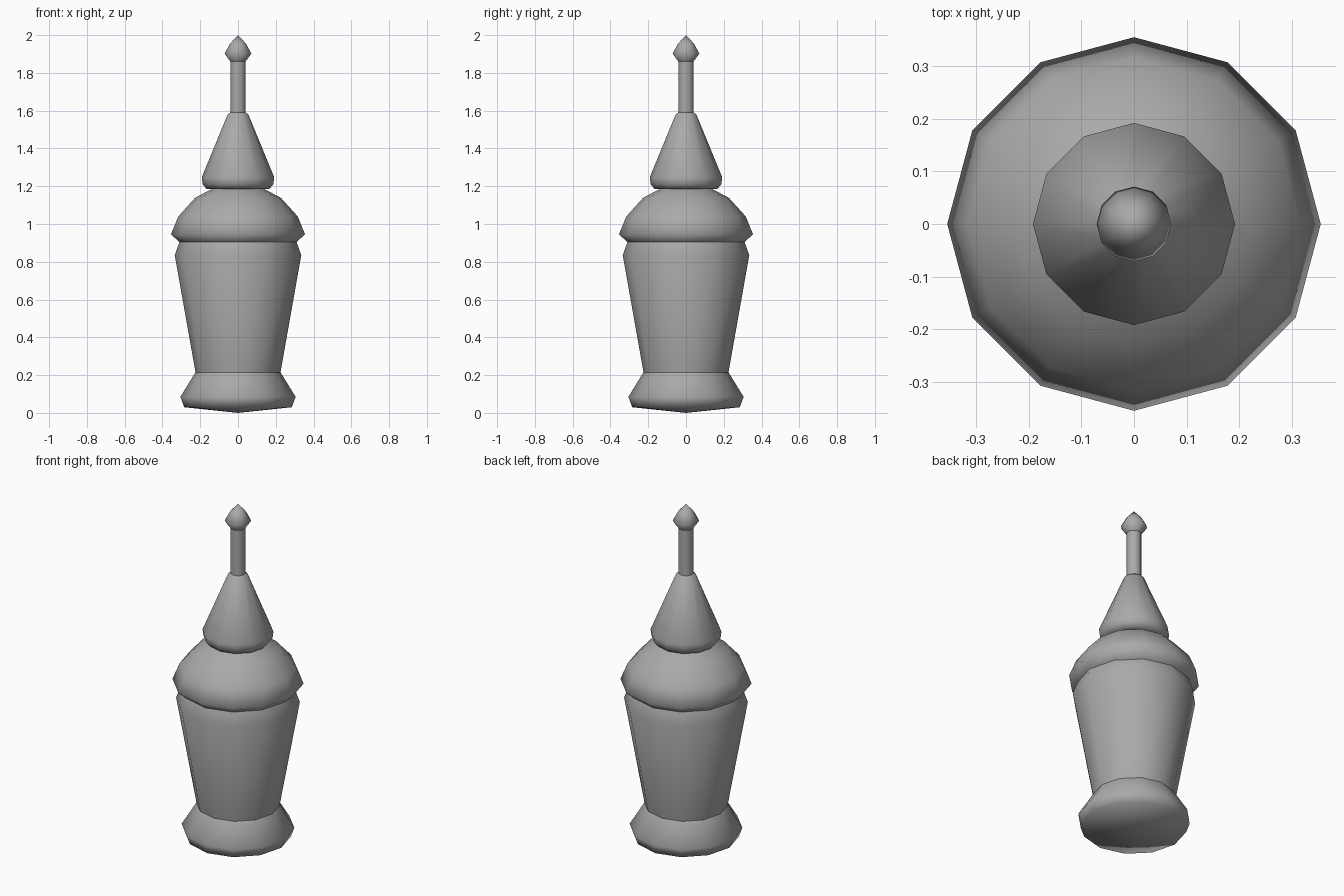
import bpy
import bmesh
from math import cos, sin, tau

cube = bpy.data.objects.get("Cube")
if cube:
    bpy.data.objects.remove(cube, do_unlink=True)

SIDES = 12

stone = bpy.data.materials.new("grey_stone")
stone.use_nodes = True
colour = (0.4, 0.4, 0.4, 1)
stone.diffuse_color = colour
stone.node_tree.nodes["Principled BSDF"].inputs["Base Color"].default_value = colour


def lathe(name, profile):
    """Turn a (radius, height) profile, listed bottom to top, about the z axis."""
    bm = bmesh.new()
    rings = []
    for r, z in profile:
        if r == 0:
            rings.append([bm.verts.new((0, 0, z))] * SIDES)
        else:
            rings.append([bm.verts.new((r * cos(tau * i / SIDES), r * sin(tau * i / SIDES), z))
                          for i in range(SIDES)])
    for low, high in zip(rings, rings[1:]):
        for i in range(SIDES):
            j = (i + 1) % SIDES
            corners = dict.fromkeys((low[i], low[j], high[j], high[i]))
            bm.faces.new(list(corners)).smooth = True
    bmesh.ops.recalc_face_normals(bm, faces=bm.faces)
    mesh = bpy.data.meshes.new(name)
    bm.to_mesh(mesh)
    bm.free()
    mesh.materials.append(stone)
    obj = bpy.data.objects.new(name, mesh)
    bpy.context.collection.objects.link(obj)
    return obj


# Flared foot with a shallow pointed underside
lathe("foot", [(0, 0), (0.285, 0.03), (0.305, 0.085), (0.225, 0.215)])

# Tapered body with a chamfered shoulder
lathe("body", [(0.225, 0.215), (0.335, 0.835), (0.31, 0.905)])

# Rounded dome with an overhanging rim
lathe("dome", [(0.31, 0.905), (0.355, 0.945), (0.316, 1.04), (0.228, 1.138), (0.14, 1.185)])

# Conical spire with a rounded lower lip
lathe("spire", [(0.14, 1.185), (0.165, 1.185), (0.187, 1.21), (0.192, 1.247),
                (0.055, 1.58), (0.04, 1.59)])

# Thin rod and pointed finial
lathe("rod", [(0.04, 1.585), (0.04, 1.86)])
lathe("finial", [(0.04, 1.86), (0.071, 1.902), (0.042, 1.955), (0, 2.0)])
